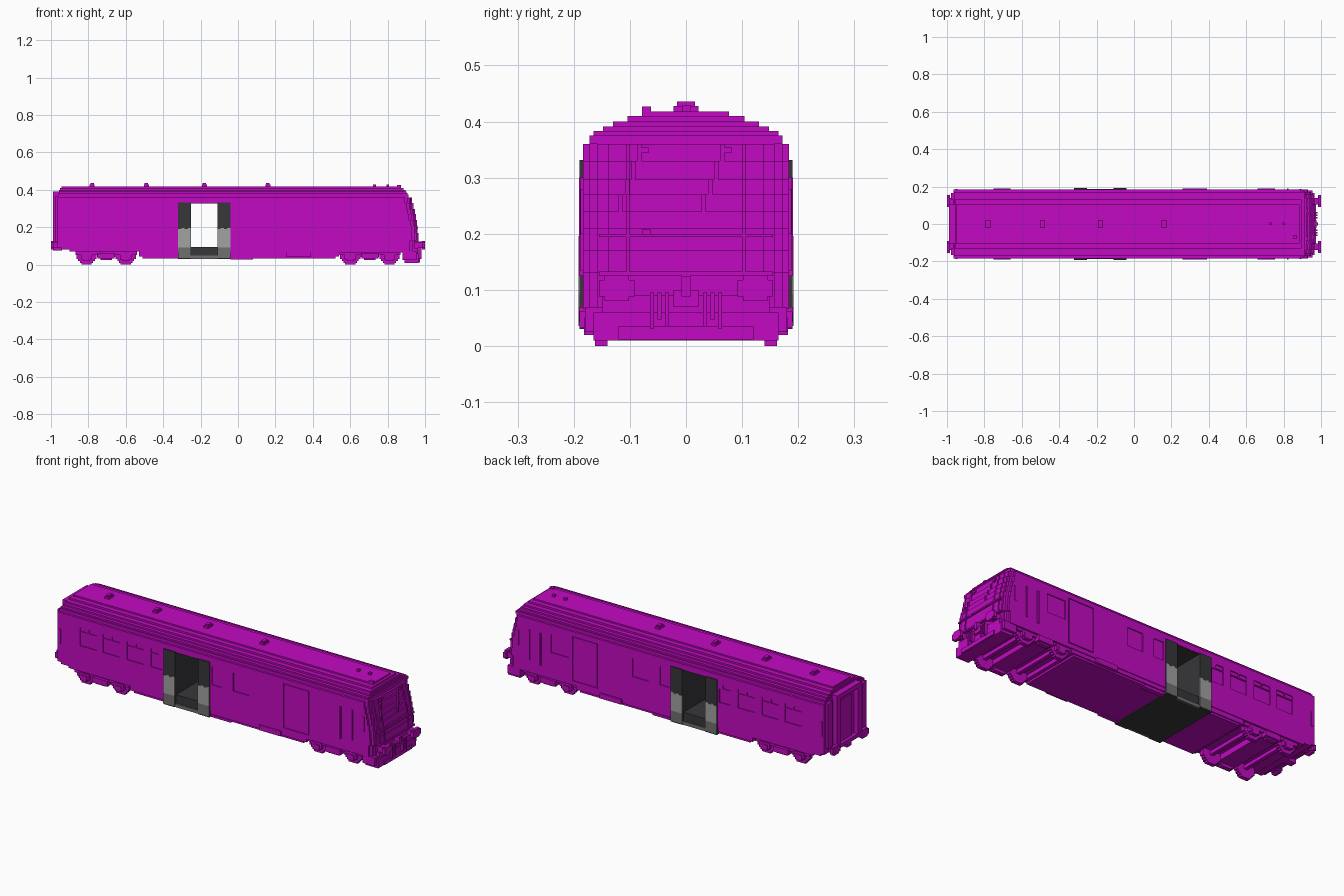
import bpy, bmesh

cube = bpy.data.objects.get("Cube")
if cube:
    bpy.data.objects.remove(cube, do_unlink=True)


def material(name, rgb):
    m = bpy.data.materials.new(name)
    m.use_nodes = True
    m.diffuse_color = (*rgb, 1)
    bsdf = next(n for n in m.node_tree.nodes if n.type == 'BSDF_PRINCIPLED')
    bsdf.inputs["Base Color"].default_value = (*rgb, 1)
    return m


PURPLE = material("purple paint", (0.54, 0.003, 0.54))
DARK = material("dark grey", (0.038, 0.038, 0.042))
MID = material("mid grey", (0.16, 0.16, 0.16))
LIGHT = material("light grey", (0.36, 0.36, 0.36))


def boxes(name, items, mat=PURPLE):
    """One object from boxes (x0, x1, y0, y1, z0, z1)."""
    bm = bmesh.new()
    for x0, x1, y0, y1, z0, z1 in items:
        vs = bmesh.ops.create_cube(bm, size=1)["verts"]
        for v in vs:
            v.co = (x1 if v.co.x > 0 else x0, y1 if v.co.y > 0 else y0,
                    z1 if v.co.z > 0 else z0)
    me = bpy.data.meshes.new(name)
    bm.to_mesh(me)
    bm.free()
    me.materials.append(mat)
    ob = bpy.data.objects.new(name, me)
    bpy.context.scene.collection.objects.link(ob)
    return ob


def both(items):
    """Add copies of the boxes mirrored across the long axis."""
    return items + [(a, b, -d, -c, e, f) for a, b, c, d, e, f in items]


def cut(ob, items):
    """Carve recesses out of an object."""
    cutter = boxes("recess_cutter", items)
    cutter.hide_render = True
    mod = ob.modifiers.new("recesses", 'BOOLEAN')
    mod.object = cutter
    mod.operation = 'DIFFERENCE'
    mod.solver = 'EXACT'
    bpy.context.view_layer.objects.active = ob
    bpy.context.view_layer.update()
    bpy.ops.object.modifier_apply(modifier=mod.name)
    bpy.data.objects.remove(cutter, do_unlink=True)


# Side walls with shallow window and door recesses
HW = 0.184
rear = boxes("rear_body", [(-0.965, -0.32, -HW, HW, 0.09, 0.36)])
front = boxes("front_body", [(-0.04, 0.885, -HW, HW, 0.075, 0.36)])
boxes("body_over_doorway", [(-0.32, -0.04, -HW, HW, 0.33, 0.36)])
D = HW - 0.005
panes = []
for x in (-0.83, -0.69, -0.545, -0.40):
    panes += [(x, x + 0.1, D, 0.2, 0.21, 0.284),
              (x, x + 0.046, D, 0.2, 0.289, 0.31),
              (x + 0.054, x + 0.1, D, 0.2, 0.289, 0.31)]
cut(rear, both([p for p in panes if p[1] < -0.33] + [(-0.40, -0.33, D, 0.2, 0.21, 0.284)]))
cut(front, both([(-0.03, 0.03, D, 0.2, 0.21, 0.31), (0.10, 0.195, D, 0.2, 0.21, 0.31),
                 (0.405, 0.56, D, 0.2, 0.09, 0.335)])
    + [(0.58, 0.69, D, 0.2, 0.21, 0.31)])
boxes("side_doors", both([(0.41, 0.555, 0.17, HW - 0.001, 0.095, 0.33)]))

# Stepped lower edge of the walls
boxes("rear_skirt", [(-0.945, -0.32, -HW, HW, 0.08, 0.09), (-0.9, -0.32, -HW, HW, 0.07, 0.08)])
boxes("front_skirt", [(-0.04, 0.9, -HW, HW, 0.066, 0.076)])

# Stepped roof: height range, half width, rear end, front end
roof = [(0.36, 0.375, 0.172, -0.962, 0.912), (0.375, 0.383, 0.165, -0.960, 0.905),
        (0.383, 0.391, 0.148, -0.958, 0.90), (0.391, 0.400, 0.130, -0.956, 0.895),
        (0.400, 0.410, 0.104, -0.952, 0.885), (0.410, 0.418, 0.077, -0.945, 0.872)]
boxes("roof", [(a, b, -w, w, z0, z1) for z0, z1, w, a, b in roof])
boxes("roof_vents", [(x - 0.013, x + 0.013, -0.022, 0.022, 0.415, 0.428)
                     for x in (-0.78, -0.49, -0.18, 0.16)]
      + [(x - 0.009, x + 0.009, -0.016, 0.016, 0.428, 0.436)
         for x in (-0.78, -0.49, -0.18, 0.16)])
boxes("roof_aerials", [(x - 0.007, x + 0.007, -0.006, 0.008, 0.415, 0.43) for x in (0.73, 0.8)]
      + [(0.85, 0.872, -0.078, -0.062, 0.41, 0.427)])

# Cab nose: stacked layers with stepped corners (z0, z1, front end)
nose = [(0.066, 0.13, 0.95), (0.13, 0.17, 0.96), (0.17, 0.21, 0.957), (0.21, 0.24, 0.952),
        (0.24, 0.27, 0.945), (0.27, 0.297, 0.938), (0.297, 0.33, 0.93), (0.33, 0.36, 0.922)]
layers = []
for z0, z1, x in nose:
    for back, inset in ((0.03, 0), (0.014, 0.012), (0.006, 0.026), (0, 0.045)):
        layers.append((0.88, x - back, -HW + inset, HW - inset, z0, z1))
boxes("cab_nose", layers)

# Windscreen pillars, waist band and wipers, following the nose
trim, wipers = [], []
for z0, z1, x in nose[1:]:
    trim += both([(x - 0.01, x + 0.004, 0.100, 0.106, z0, z1)])
for i, (z0, z1, x) in enumerate(nose[4:]):
    for c in (-0.12, 0.028):
        y = c + i * 0.011
        wipers.append((x - 0.004, x + 0.007, y, y + 0.008, z0, z1))
        if i == 3:
            wipers.append((x - 0.004, x + 0.007, y, y + 0.02, z1 - 0.016, z1 - 0.006))
trim += [(0.95, 0.963, -0.155, 0.155, 0.194, 0.2), (0.95, 0.966, -0.155, 0.155, 0.125, 0.133),
         (0.95, 0.96, -0.078, -0.062, 0.2, 0.208)]
boxes("windscreen_trim", trim)
boxes("wipers", wipers)

# Snow plough and front apron
boxes("front_plough", [(0.88, 0.955, -0.18, 0.18, 0.025, 0.07),
                       (0.89, 0.965, -0.165, 0.165, 0.01, 0.06),
                       (0.93, 0.972, -0.12, 0.12, 0.012, 0.035),
                       (0.94, 0.962, -0.15, 0.15, 0.06, 0.09)])
boxes("front_coupling", [(0.94, 0.985, -0.008, 0.008, 0.088, 0.125),
                         (0.94, 0.975, -0.022, 0.022, 0.07, 0.1)]
      + both([(0.95, 0.98, y, y + 0.007, 0.035 + dz, 0.095)
              for y, dz in ((0.03, 0.0), (0.044, 0.012), (0.057, -0.004))]))

# Buffers on both ends
buf = []
for s, x0 in ((1, 0.94), (-1, 0.955)):
    for a, b, y0, y1, z0, z1 in ((x0, 0.985, 0.105, 0.14, 0.088, 0.118),
                                 (0.983, 1.0, 0.092, 0.155, 0.088, 0.118),
                                 (0.983, 1.0, 0.102, 0.145, 0.08, 0.127)):
        buf.append((min(s * a, s * b), max(s * a, s * b), y0, y1, z0, z1))
boxes("buffers", both(buf))

# Rear gangway frame, recessed door and end ribs
boxes("rear_gangway", both([(-0.99, -0.96, 0.075, 0.105, 0.1, 0.385),
                            (-0.978, -0.96, 0.13, 0.165, 0.12, 0.365)])
      + [(-0.99, -0.95, -0.105, 0.105, 0.365, 0.39),
         (-0.99, -0.95, -0.105, 0.105, 0.095, 0.115),
         (-0.972, -0.95, -0.05, 0.05, 0.115, 0.34)])
boxes("rear_coupling", [(-0.99, -0.94, -0.018, 0.018, 0.075, 0.1)])

# Grab rails beside cab and rear corners
boxes("grab_rails", both([(0.747, 0.755, 0.18, 0.191, 0.125, 0.3),
                          (0.817, 0.825, 0.18, 0.189, 0.135, 0.3),
                          (-0.955, -0.945, 0.18, 0.188, 0.19, 0.27),
                          (0.885, 0.895, 0.18, 0.188, 0.2, 0.28)]))

# Open vestibule: dark portal blocks, floor and ceiling
W = 0.190
boxes("vestibule_portals", [(-0.32, -0.25, -W, W, 0.03, 0.332),
                            (-0.11, -0.04, -W, W, 0.03, 0.332)], DARK)
boxes("vestibule_floor", [(-0.255, -0.105, -0.18, 0.18, 0.03, 0.095)], DARK)
boxes("vestibule_ceiling", [(-0.255, -0.105, -0.182, 0.182, 0.326, 0.332)], DARK)
light, mid = [], []
for x0 in (-0.32, -0.11):
    for i in range(4):
        a = x0 + i * 0.0175
        light.append((a, a + 0.0175, W - 0.002, W + 0.002, 0.092, 0.19 + (0.006 if i % 2 else 0)))
    mid.append((x0, x0 + 0.07, W - 0.002, W + 0.002, 0.036, 0.092))
boxes("portal_lower_panels", both(light), LIGHT)
boxes("portal_kick_panels", both(mid), MID)
boxes("door_sill", both([(-0.25, -0.11, 0.178, 0.187, 0.03, 0.048)]), MID)

# Underfloor equipment between the bogies, stepped at the ends
under = []
for x0, x1 in ((-0.53, -0.32), (-0.04, 0.54)):
    under.append((x0, x1, -0.18, 0.18, 0.045, 0.08))
    e0 = x0 + 0.02 if x0 < -0.3 else x0
    e1 = x1 - 0.02 if x1 > 0.3 else x1
    under.append((e0, e1, -0.174, 0.174, 0.034, 0.046))
boxes("underfloor", under)
boxes("underfloor_steps", both([(0.26, 0.39, 0.17, 0.191, 0.042, 0.07),
                                (-0.04, 0.08, 0.15, 0.176, 0.028, 0.04)]))


# Bogies: blocky wheels, axles, side frames and axle boxes
def bogie(name, cx):
    parts = []
    for wx in (cx - 0.105, cx + 0.105):
        for i in range(11):
            z = i * 0.01
            r = max(0.0, 0.055 ** 2 - (z + 0.005 - 0.055) ** 2) ** 0.5
            r = max(0.01, round(r / 0.009) * 0.009)
            parts += both([(wx - r, wx + r, 0.14, 0.162, z, z + 0.01)])
        parts.append((wx - 0.01, wx + 0.01, -0.145, 0.145, 0.045, 0.065))
        parts += both([(wx - 0.03, wx + 0.03, 0.16, 0.178, 0.028, 0.062),
                       (wx - 0.018, wx + 0.018, 0.16, 0.182, 0.02, 0.05)])
    parts += both([(cx - 0.165, cx + 0.165, 0.155, 0.174, 0.052, 0.072),
                   (cx - 0.045, cx + 0.045, 0.155, 0.19, 0.032, 0.062),
                   (cx - 0.03, cx + 0.03, 0.155, 0.178, 0.024, 0.034)])
    parts.append((cx - 0.05, cx + 0.05, -0.16, 0.16, 0.04, 0.07))
    boxes(name, parts)


bogie("rear_bogie", -0.705)
bogie("front_bogie", 0.705)
